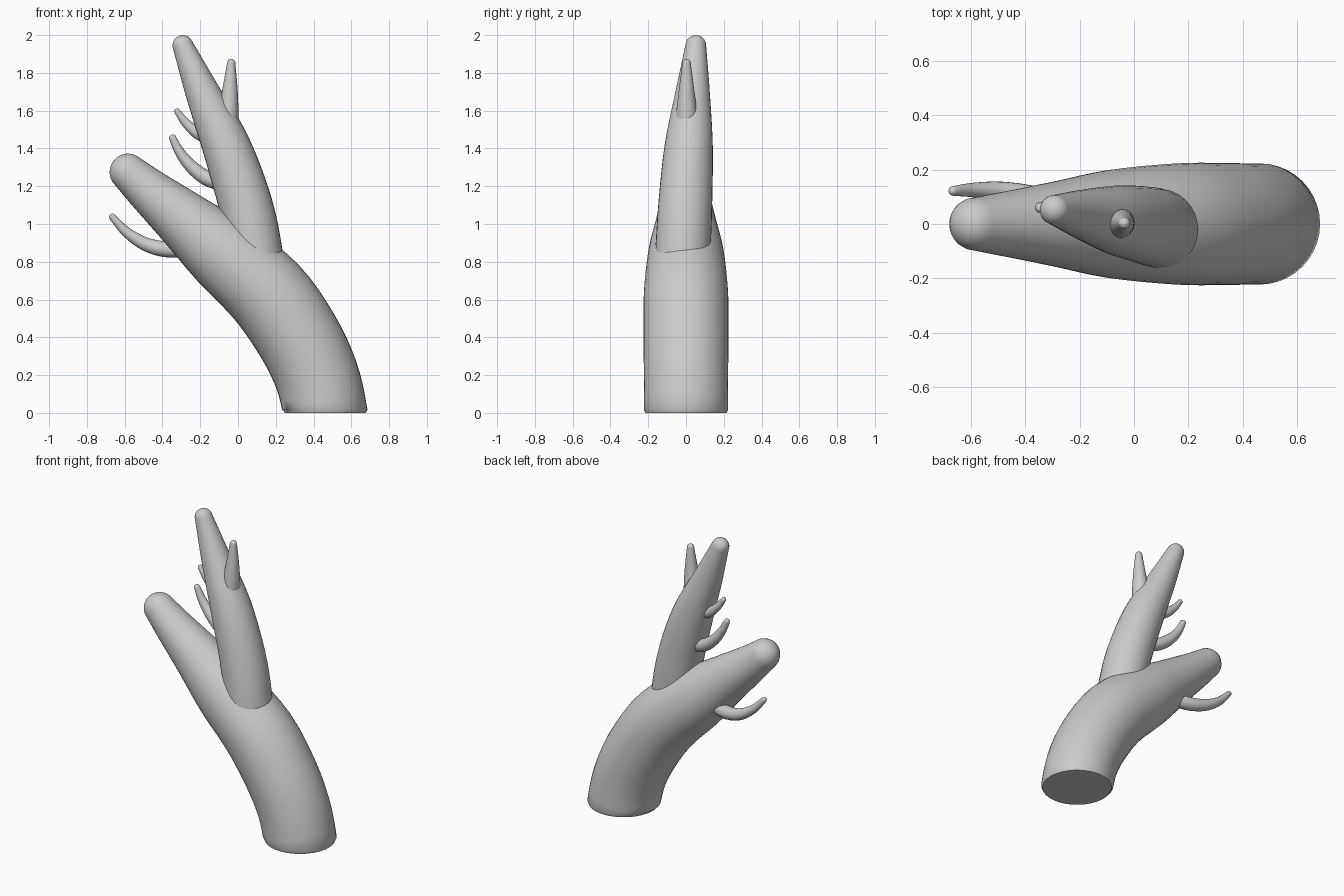
import bpy, bmesh, math
from mathutils import Vector

if "Cube" in bpy.data.objects:
    bpy.data.objects.remove(bpy.data.objects["Cube"])


def spline(pts, steps):
    """Catmull-Rom through (x, y, z, radius) control points."""
    p = [Vector(q) for q in pts]
    p = [p[0] * 2 - p[1]] + p + [p[-1] * 2 - p[-2]]
    out = []
    for i in range(1, len(p) - 2):
        a, b, c, d = p[i - 1:i + 3]
        for s in range(steps):
            t = s / steps
            out.append(0.5 * (2 * b + (c - a) * t + (2 * a - 5 * b + 4 * c - d) * t * t
                              + (3 * b - a - 3 * c + d) * t ** 3))
    return out + [p[-2]]


def limb(name, pts, sides=32, steps=4, flat_base=False):
    """Tapered tube along a path, closed with a round tip."""
    path = spline(pts, steps)
    rings = []
    for i, q in enumerate(path):
        a, b = path[max(i - 1, 0)], path[min(i + 1, len(path) - 1)]
        rings.append((q.xyz, (b.xyz - a.xyz).normalized(), q.w))
    if flat_base:
        # small rounded rim around a level cut
        up = Vector((0, 0, 1))
        c, _, r = rings[0]
        rings[0] = (c, up, r)
        rings.insert(0, (c - up * 0.018, up, r * 0.965))
    c, t, r = rings[-1]
    for k in range(1, 6):
        a = k / 6 * math.pi / 2
        rings.append((c + t * r * math.sin(a), t, r * math.cos(a)))
    bm = bmesh.new()
    loops = []
    for q, d, rad in rings:
        u = Vector((0, 1, 0))
        u = (u - d * u.dot(d)).normalized()
        v = d.cross(u)
        loops.append([bm.verts.new(q + (u * math.cos(g) + v * math.sin(g)) * rad)
                      for g in (2 * math.pi * j / sides for j in range(sides))])
    for l0, l1 in zip(loops, loops[1:]):
        for j in range(sides):
            k = (j + 1) % sides
            bm.faces.new((l0[j], l0[k], l1[k], l1[j]))
    bm.faces.new(loops[0][::-1])
    tip = bm.verts.new(c + t * r)
    for j in range(sides):
        bm.faces.new((loops[-1][j], loops[-1][(j + 1) % sides], tip))
    bmesh.ops.recalc_face_normals(bm, faces=bm.faces)
    me = bpy.data.meshes.new(name)
    bm.to_mesh(me)
    bm.free()
    ob = bpy.data.objects.new(name, me)
    bpy.context.collection.objects.link(ob)
    bpy.context.view_layer.objects.active = ob
    ob.select_set(True)
    bpy.ops.object.shade_smooth_by_angle(angle=math.radians(50))
    ob.select_set(False)
    return ob


# Main trunk, leaning to the left
limb("trunk", [(0.462, 0, 0.018, 0.223), (0.415, 0, 0.2, 0.223), (0.32, 0, 0.40, 0.225),
               (0.155, 0, 0.635, 0.223), (-0.08, 0, 0.845, 0.2), (-0.285, 0, 1.02, 0.157),
               (-0.47, 0, 1.175, 0.12), (-0.582, 0, 1.275, 0.098)], 40, 4, True)

# Upright fork
limb("upper_branch", [(0.105, -0.025, 0.70, 0.145), (0.085, -0.015, 0.88, 0.146),
                      (0.035, -0.003, 1.12, 0.142), (-0.065, 0.015, 1.42, 0.127),
                      (-0.185, 0.035, 1.69, 0.092), (-0.292, 0.052, 1.945, 0.055)])

# Small twigs
limb("lower_twig", [(-0.27, 0.07, 0.87, 0.042), (-0.38, 0.1, 0.866, 0.042),
                    (-0.49, 0.12, 0.893, 0.036), (-0.59, 0.125, 0.957, 0.027),
                    (-0.665, 0.122, 1.037, 0.018)], 20)
limb("middle_twig", [(-0.07, 0.02, 1.21, 0.042), (-0.17, 0.045, 1.245, 0.04),
                     (-0.25, 0.057, 1.307, 0.034), (-0.31, 0.06, 1.383, 0.026),
                     (-0.346, 0.06, 1.455, 0.019)], 20)
limb("upper_twig", [(-0.15, 0.04, 1.45, 0.035), (-0.22, 0.055, 1.485, 0.031),
                    (-0.28, 0.06, 1.54, 0.023), (-0.322, 0.06, 1.596, 0.016)], 20)
limb("top_spike", [(-0.07, 0.005, 1.47, 0.058), (-0.056, 0.004, 1.56, 0.058),
                   (-0.043, 0.003, 1.7, 0.042), (-0.036, 0.003, 1.852, 0.022)], 24)
